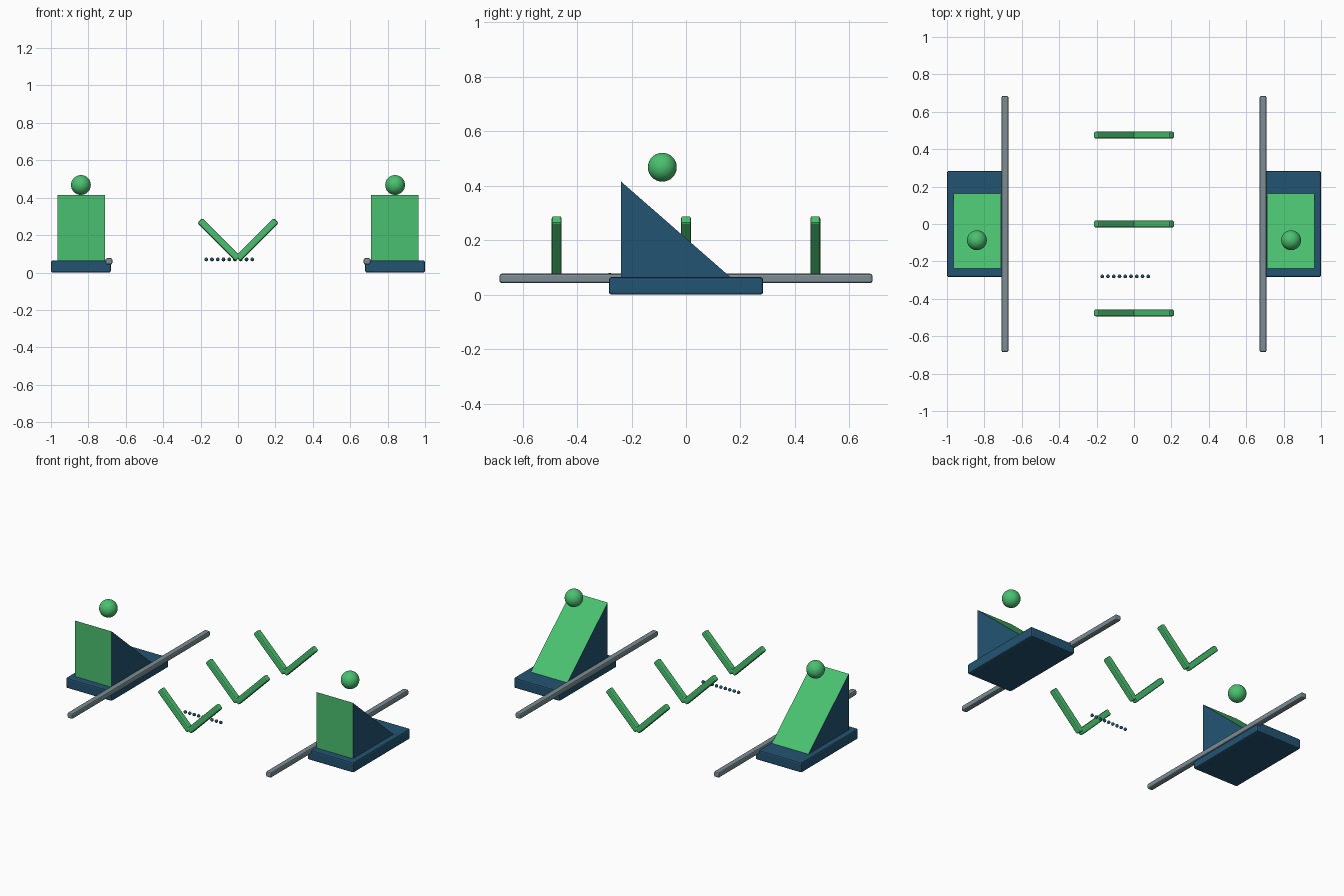
import bpy, bmesh, math
from mathutils import Matrix

if "Cube" in bpy.data.objects:
    bpy.data.objects.remove(bpy.data.objects["Cube"], do_unlink=True)


def material(name, rgb):
    mat = bpy.data.materials.new(name)
    mat.use_nodes = True
    mat.diffuse_color = (*rgb, 1)
    mat.node_tree.nodes["Principled BSDF"].inputs["Base Color"].default_value = (*rgb, 1)
    return mat


GREEN = material("bright green", (0.068, 0.53, 0.16))
BLUE = material("deep blue", (0.017, 0.088, 0.17))
GREY = material("steel grey", (0.2, 0.27, 0.3))


def finish(name, bm, mats, smooth=False):
    bmesh.ops.recalc_face_normals(bm, faces=bm.faces)
    for face in bm.faces:
        face.smooth = smooth
    mesh = bpy.data.meshes.new(name)
    bm.to_mesh(mesh)
    bm.free()
    for mat in mats:
        mesh.materials.append(mat)
    obj = bpy.data.objects.new(name, mesh)
    bpy.context.collection.objects.link(obj)
    return obj


def box(name, centre, size, mat, bevel, tilt=0):
    bm = bmesh.new()
    bmesh.ops.create_cube(bm, size=1, matrix=Matrix.Diagonal((*size, 1)))
    bmesh.ops.bevel(bm, geom=bm.edges[:], offset=bevel, segments=2,
                    profile=0.5, affect='EDGES')
    obj = finish(name, bm, [mat])
    obj.location = centre
    obj.rotation_euler.y = tilt
    return obj


def ball(name, centre, radius, mat, segments, rings):
    bm = bmesh.new()
    bmesh.ops.create_uvsphere(bm, u_segments=segments, v_segments=rings, radius=radius)
    obj = finish(name, bm, [mat], smooth=True)
    obj.location = centre
    return obj


def wedge(name, x, width, profile):
    bm = bmesh.new()
    face = bm.faces.new([bm.verts.new((x - width / 2, y, z)) for y, z in profile])
    new = bmesh.ops.extrude_face_region(bm, geom=[face])["geom"]
    bmesh.ops.translate(bm, vec=(width, 0, 0),
                        verts=[v for v in new if isinstance(v, bmesh.types.BMVert)])
    bm.normal_update()
    # Blue triangular sides, green front and slope
    for f in bm.faces:
        f.material_index = 1 if abs(f.normal.x) > 0.9 else 0
    return finish(name, bm, [GREEN, BLUE])


# Two mirrored stations: plinth, ramp, floating ball and long rail
for side, label in ((1, "left"), (-1, "right")):
    box(f"{label}_plinth", (0.84 * side, 0, 0.032), (0.32, 0.565, 0.064), BLUE, 0.008)
    wedge(f"{label}_ramp", 0.838 * side, 0.254,
          [(-0.238, 0.06), (0.168, 0.06), (-0.238, 0.415)])
    ball(f"{label}_ball", (0.84 * side, -0.087, 0.468), 0.053, GREEN, 32, 16)
    box(f"{label}_rail", (0.69 * side, 0, 0.06), (0.036, 1.37, 0.034), GREY, 0.008)

# Three chevrons along the middle, each from two tilted bars
for place, y in (("front", -0.475), ("middle", 0), ("back", 0.475)):
    for side, label in ((1, "left"), (-1, "right")):
        box(f"{place}_chevron_{label}_bar", (0.102 * side, y, 0.176),
            (0.288, 0.037, 0.037), GREEN, 0.008, -side * math.radians(45))

# Row of small beads
for i in range(9):
    ball(f"bead_{i + 1}", (-0.17 + 0.0308 * i, -0.28, 0.07), 0.01, BLUE, 12, 8)
